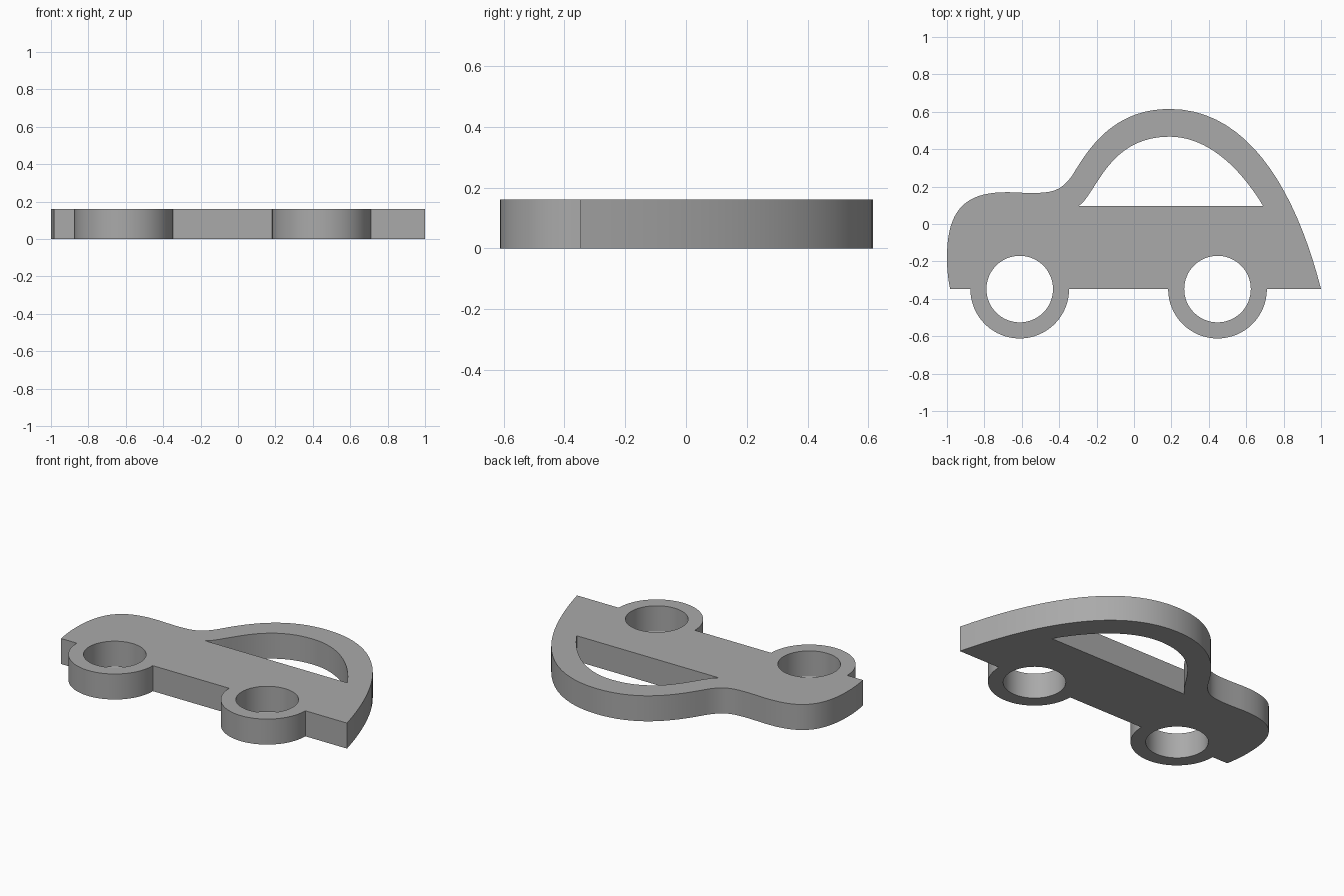
import bpy
import bmesh
import math
from mathutils import Vector
from mathutils.geometry import interpolate_bezier

cube = bpy.data.objects.get("Cube")
if cube:
    bpy.data.objects.remove(cube, do_unlink=True)

THICK = 0.16
SILL = -0.348
WHEELS = (0.4465, -0.611)
TYRE_R, HOLE_R = 0.264, 0.178


def chain(start, segments, steps=20):
    """Points along joined cubic curves: each segment is handle, handle, end."""
    points = [Vector(start)]
    for h1, h2, end in segments:
        points += interpolate_bezier(points[-1], Vector(h1), Vector(h2), Vector(end), steps)[1:]
    return [(p.x, p.y) for p in points]


def arc(cx, radius, start, end, steps):
    angles = [start + (end - start) * i / steps for i in range(steps + 1)]
    return [(cx + radius * math.cos(a), SILL + radius * math.sin(a)) for a in angles]


# Outer silhouette: bonnet, windscreen, roof and tail, then the wheel bulges
outline = chain((-0.983, SILL), [
    ((-0.995, -0.29), (-1.0, -0.235), (-1.0, -0.18)),
    ((-1.0, 0.08), (-0.90, 0.17), (-0.68, 0.17)),
    ((-0.64, 0.17), (-0.60, 0.166), (-0.55, 0.166)),
    ((-0.44, 0.166), (-0.39, 0.175), (-0.33, 0.26)),
    ((-0.25, 0.39), (-0.12, 0.615), (0.19, 0.615)),
    ((0.62, 0.615), (0.87, 0.16), (1.0, SILL)),
])
for cx in WHEELS:
    outline += arc(cx, TYRE_R, 0, -math.pi, 32)

# Window opening
window = chain((-0.295, 0.097), [
    ((-0.20, 0.16), (-0.14, 0.467), (0.19, 0.467)),
    ((0.39, 0.467), (0.565, 0.305), (0.69, 0.097)),
])

# Wheel holes
holes = [arc(cx, HOLE_R, 0, 2 * math.pi, 64)[:-1] for cx in WHEELS]

# Filled and extruded profile
profile = bpy.data.curves.new("car_profile", "CURVE")
profile.dimensions = "2D"
profile.fill_mode = "BOTH"
profile.extrude = THICK / 2
for loop in [outline, window] + holes:
    spline = profile.splines.new("POLY")
    spline.points.add(len(loop) - 1)
    for point, (x, y) in zip(spline.points, loop):
        point.co = (x, y, THICK / 2, 1)
    spline.use_cyclic_u = True

# Turn the profile into one solid mesh plate
helper = bpy.data.objects.new("profile_helper", profile)
bpy.context.collection.objects.link(helper)
bpy.context.view_layer.update()
evaluated = helper.evaluated_get(bpy.context.evaluated_depsgraph_get())
mesh = bpy.data.meshes.new_from_object(evaluated)
bpy.data.objects.remove(helper, do_unlink=True)

bm = bmesh.new()
bm.from_mesh(mesh)
bmesh.ops.remove_doubles(bm, verts=bm.verts, dist=0.0005)
low = min(v.co.z for v in bm.verts)
bmesh.ops.translate(bm, verts=bm.verts, vec=(0, 0, -low))
bmesh.ops.recalc_face_normals(bm, faces=bm.faces)
bm.to_mesh(mesh)
bm.free()

body = bpy.data.objects.new("car_plate", mesh)
bpy.context.collection.objects.link(body)

# Plain grey
grey = bpy.data.materials.new("plain_grey")
grey.use_nodes = True
colour = (0.4, 0.4, 0.4, 1)
grey.diffuse_color = colour
grey.node_tree.nodes["Principled BSDF"].inputs["Base Color"].default_value = colour
mesh.materials.clear()
mesh.materials.append(grey)

bpy.context.view_layer.objects.active = body
body.select_set(True)
bpy.ops.object.shade_smooth_by_angle(angle=math.radians(30))
